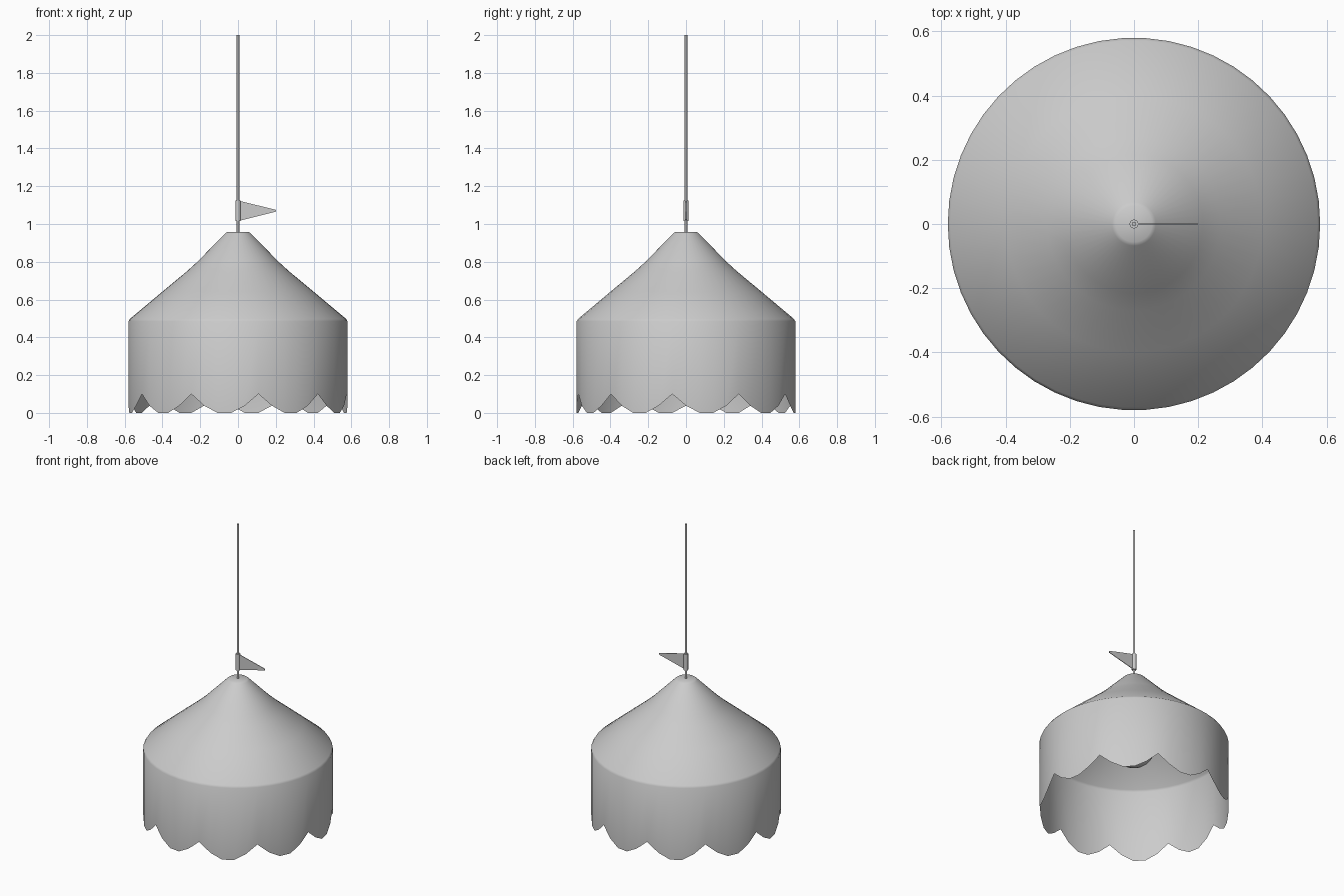
import bpy, bmesh, math

if "Cube" in bpy.data.objects:
    bpy.data.objects.remove(bpy.data.objects["Cube"])

N = 50  # sides of the shade, five per scallop


def make(name, bm, smooth=True, angle=18):
    bmesh.ops.recalc_face_normals(bm, faces=bm.faces)
    me = bpy.data.meshes.new(name)
    bm.to_mesh(me)
    bm.free()
    ob = bpy.data.objects.new(name, me)
    bpy.context.collection.objects.link(ob)
    bpy.ops.object.select_all(action='DESELECT')
    ob.select_set(True)
    bpy.context.view_layer.objects.active = ob
    if smooth:
        bpy.ops.object.shade_smooth_by_angle(angle=math.radians(angle))
    return ob


def lathe(name, profile, sides, bottom=None, cap_start=False, cap_end=False, angle=18):
    """Spin (radius, z) pairs; bottom(i) overrides the height of the first ring."""
    bm = bmesh.new()
    rings = []
    for k, (r, z) in enumerate(profile):
        ring = []
        for i in range(sides):
            a = 2 * math.pi * i / sides
            h = bottom(i) if bottom and k == 0 else z
            ring.append(bm.verts.new((r * math.cos(a), r * math.sin(a), h)))
        rings.append(ring)
    for lo, hi in zip(rings, rings[1:]):
        for i in range(sides):
            j = (i + 1) % sides
            bm.faces.new((lo[i], lo[j], hi[j], hi[i]))
    if cap_start:
        bm.faces.new(rings[0])
    if cap_end:
        bm.faces.new(rings[-1])
    return make(name, bm, angle=angle)


# Shade: scalloped drum with a tent-like roof
def scallop(i):
    t = ((i + 1) % 5) / 5
    return 0.1 * (1 - math.sin(math.pi * t) / math.sin(0.4 * math.pi))


lathe("shade", [(0.58, 0), (0.58, 0.485), (0.572, 0.498), (0.4, 0.642),
                (0.27, 0.75), (0.215, 0.80), (0.068, 0.95), (0.056, 0.958)],
      N, bottom=scallop, cap_end=True, angle=35)

# Hanging rod and flag sleeve
lathe("hanging_rod", [(0.007, 0.95), (0.007, 2.0)], 12, cap_start=True, cap_end=True, angle=40)
lathe("flag_sleeve", [(0.014, 1.015), (0.014, 1.125)], 16, cap_start=True, cap_end=True, angle=40)

# Pennant
bm = bmesh.new()
outline = [(0.01, 1.018), (0.2, 1.065), (0.2, 1.075), (0.01, 1.122)]
front = [bm.verts.new((x, -0.002, z)) for x, z in outline]
back = [bm.verts.new((x, 0.002, z)) for x, z in outline]
bm.faces.new(front)
bm.faces.new(back[::-1])
for i in range(4):
    j = (i + 1) % 4
    bm.faces.new((front[i], back[i], back[j], front[j]))
make("pennant", bm, smooth=False)

# Bulb and its socket inside the shade
bm = bmesh.new()
bmesh.ops.create_uvsphere(bm, u_segments=32, v_segments=16, radius=0.13)
bmesh.ops.translate(bm, verts=bm.verts, vec=(0, 0, 0.47))
make("bulb", bm, angle=40)
lathe("bulb_socket", [(0.045, 0.58), (0.045, 0.955)], 24, cap_start=True, cap_end=True, angle=40)
